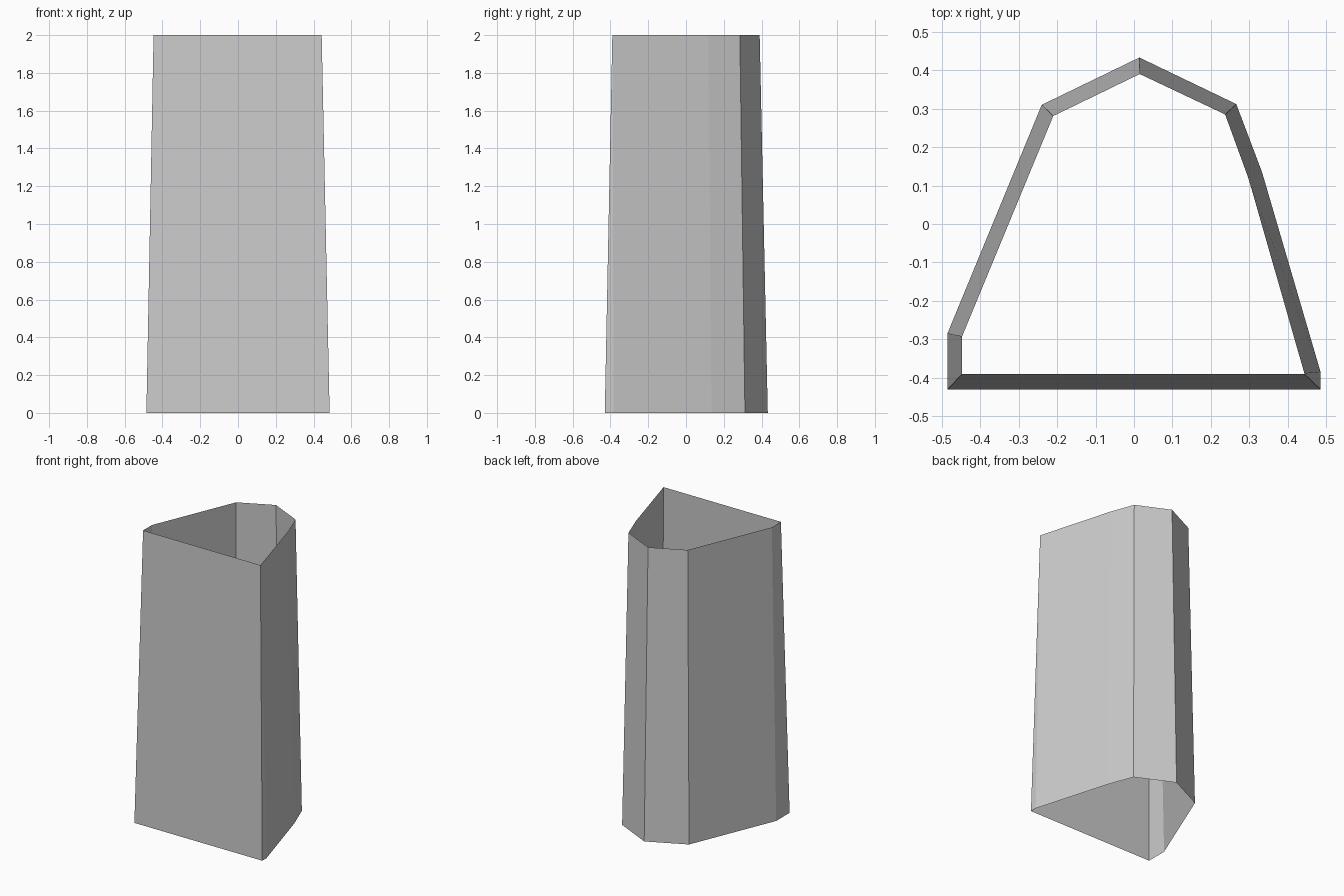
import bpy
import bmesh

cube = bpy.data.objects.get("Cube")
if cube:
    bpy.data.objects.remove(cube, do_unlink=True)

# Plain grey material
grey = bpy.data.materials.new("light_grey")
grey.use_nodes = True
colour = (0.6, 0.6, 0.6, 1)
grey.diffuse_color = colour
grey.node_tree.nodes["Principled BSDF"].inputs["Base Color"].default_value = colour

# Matching outlines, counter-clockwise from the front right corner
base = [(-.485, -.43), (.485, -.43), (.485, -.384), (.333, .135),
        (.266, .312), (.014, .433), (-.24, .31), (-.485, -.284)]
rim = [(-.447, -.39), (.443, -.39), (.443, -.388), (.298, .118),
       (.237, .285), (.015, .39), (-.21, .281), (-.447, -.292)]

# Tapered wall, open at the top and bottom
bm = bmesh.new()
low = [bm.verts.new((x, y, 0)) for x, y in base]
high = [bm.verts.new((x, y, 2)) for x, y in rim]
for i in range(len(low)):
    j = (i + 1) % len(low)
    bm.faces.new((low[i], low[j], high[j], high[i]))

mesh = bpy.data.meshes.new("tapered_wall")
bm.to_mesh(mesh)
bm.free()
mesh.materials.append(grey)
wall = bpy.data.objects.new("tapered_wall", mesh)
bpy.context.collection.objects.link(wall)
